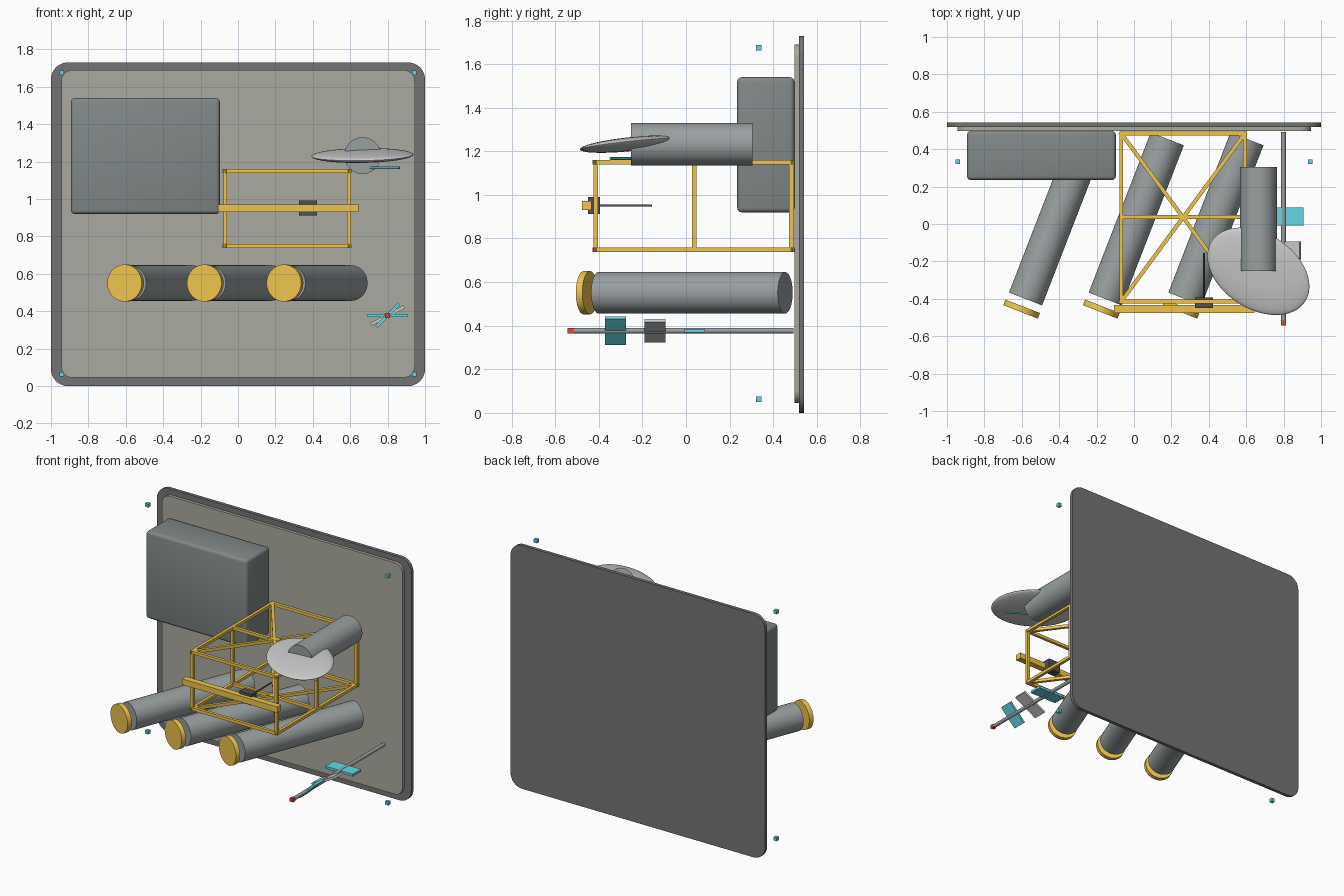
import bpy, bmesh
from math import radians, sin, cos, pi
from mathutils import Vector, Matrix

if "Cube" in bpy.data.objects:
    bpy.data.objects.remove(bpy.data.objects["Cube"])


def mat(name, rgb):
    m = bpy.data.materials.new(name)
    m.diffuse_color = (*rgb, 1)
    m.use_nodes = True
    m.node_tree.nodes["Principled BSDF"].inputs["Base Color"].default_value = m.diffuse_color
    return m


GOLD = mat("gold", (0.87, 0.56, 0.075))
CYAN = mat("cyan", (0.13, 0.68, 0.77))
RED = mat("red", (0.75, 0.06, 0.04))
DARK = mat("dark_grey", (0.17, 0.175, 0.17))
WARM = mat("warm_grey", (0.40, 0.40, 0.35))
SLATE = mat("slate", (0.22, 0.25, 0.245))
STEEL = mat("steel", (0.32, 0.35, 0.355))
PALE = mat("pale_grey", (0.63, 0.63, 0.63))
BLACK = mat("charcoal", (0.08, 0.08, 0.08))


def finish(name, bm, material=None, smooth=False):
    bmesh.ops.recalc_face_normals(bm, faces=bm.faces)
    me = bpy.data.meshes.new(name)
    bm.to_mesh(me)
    bm.free()
    ob = bpy.data.objects.new(name, me)
    bpy.context.collection.objects.link(ob)
    if material:
        me.materials.append(material)
    if smooth:
        bpy.ops.object.select_all(action='DESELECT')
        ob.select_set(True)
        bpy.context.view_layer.objects.active = ob
        bpy.ops.object.shade_smooth_by_angle(angle=radians(35))
    return ob


def box(name, center, size, material=None, bevel=0, tilt=0):
    bm = bmesh.new()
    bmesh.ops.create_cube(bm, size=1, matrix=Matrix.Translation(center)
                          @ Matrix.Rotation(tilt, 4, 'Y') @ Matrix.Diagonal((*size, 1)))
    if bevel:
        bmesh.ops.bevel(bm, geom=bm.edges[:], offset=bevel, segments=3, profile=0.5, affect='EDGES')
    return finish(name, bm, material, bool(bevel))


def tube(name, a, b, r, material=None, sides=48):
    a, b = Vector(a), Vector(b)
    bm = bmesh.new()
    m = Matrix.Translation((a + b) / 2) @ (b - a).to_track_quat('Z', 'Y').to_matrix().to_4x4()
    bmesh.ops.create_cone(bm, cap_ends=True, segments=sides, radius1=r, radius2=r,
                          depth=(b - a).length, matrix=m)
    return finish(name, bm, material, True)


def plate(name, hx, z0, z1, y0, y1, r, material):
    # upright rounded rectangle extruded along y
    bm = bmesh.new()
    corners = [(hx - r, z1 - r, 0), (r - hx, z1 - r, 1), (r - hx, z0 + r, 2), (hx - r, z0 + r, 3)]
    verts = []
    for cx, cz, q in corners:
        for i in range(9):
            t = (q + i / 8) * pi / 2
            verts.append(bm.verts.new((cx + r * cos(t), y0, cz + r * sin(t))))
    f = bm.faces.new(verts)
    ext = bmesh.ops.extrude_face_region(bm, geom=[f])
    bmesh.ops.translate(bm, vec=(0, y1 - y0, 0),
                        verts=[g for g in ext['geom'] if isinstance(g, bmesh.types.BMVert)])
    return finish(name, bm, material, True)


# Mounting panel and equipment box
plate("back_panel", 1.0, 0.0, 1.73, 0.518, 0.542, 0.09, DARK)
plate("front_panel", 0.945, 0.045, 1.69, 0.497, 0.52, 0.06, WARM)
box("equipment_box", (-0.495, 0.366, 1.23), (0.795, 0.262, 0.62), SLATE, bevel=0.02)

# Angled canisters with separate gold lids
d = Vector((-sin(radians(21.2)), -cos(radians(21.2)), 0))
for i in range(3):
    p = Vector((-0.248 + 0.426 * i, 0.455, 0.551))
    tube(f"canister_{i + 1}", p, p + d * 0.918, 0.095, STEEL)
    tube(f"canister_lid_{i + 1}", p + d * 0.960, p + d * 0.992, 0.099, GOLD)

# Truss frame: posts, rails, crossbars and diagonals
X, Y, Z = (-0.068, 0.593), (-0.414, 0.037, 0.484), (0.748, 1.15)
bars = []
for x in X:
    bars += [((x, y, Z[0]), (x, y, Z[1])) for y in Y]
    bars += [((x, Y[0], z), (x, Y[2], z)) for z in Z]
for z in Z:
    bars += [((X[0], y, z), (X[1], y, z)) for y in Y]
    bars += [((X[0], Y[0], z), (X[1], Y[2], z)), ((X[1], Y[0], z), (X[0], Y[2], z))]
bm = bmesh.new()
for a, b in bars:
    a, b = Vector(a), Vector(b)
    m = Matrix.Translation((a + b) / 2) @ (b - a).to_track_quat('Z', 'Y').to_matrix().to_4x4()
    bmesh.ops.create_cube(bm, size=1, matrix=m @ Matrix.Diagonal((0.021, 0.021, (b - a).length + 0.02, 1)))
finish("truss_frame", bm, GOLD)

# Front crossbar with clamp and probe
box("front_crossbar", (0.268, -0.455, 0.951), (0.75, 0.044, 0.042), GOLD)
box("probe_clamp", (0.374, -0.422, 0.952), (0.095, 0.056, 0.078), BLACK)
tube("probe_rod", (0.374, -0.40, 0.951), (0.374, -0.155, 0.951), 0.005, BLACK, sides=16)

# Large barrel with a tilted oval dish and a thin rod below its long axis
tube("barrel", (0.666, 0.305, 1.232), (0.666, -0.252, 1.232), 0.098, STEEL)
bm = bmesh.new()
tilt = Vector((-0.054, -0.125, 1)).normalized()
rot = Vector((0, 0, 1)).rotation_difference(tilt).to_matrix().to_4x4()
bmesh.ops.create_uvsphere(bm, u_segments=48, v_segments=24, radius=1,
                          matrix=Matrix.Translation((0.665, -0.253, 1.233)) @ rot
                          @ Matrix.Rotation(radians(-33), 4, 'Z')
                          @ Matrix.Diagonal((0.298, 0.203, 0.029, 1)))
finish("oval_dish", bm, PALE, True)
tube("dish_rod", (0.687, -0.235, 1.167), (0.864, -0.347, 1.167), 0.006, CYAN, sides=12)

# Mast with three twisted blades and a red tip
tube("mast", (0.8, 0.492, 0.377), (0.8, -0.525, 0.377), 0.013, STEEL, sides=24)
box("mast_tip", (0.8, -0.53, 0.377), (0.026, 0.026, 0.026), RED)
for i, (y, ang, w, m) in enumerate([(0.04, 0, 0.215, CYAN), (-0.142, 28, 0.2, PALE), (-0.323, 45, 0.17, CYAN)]):
    box(f"mast_blade_{i + 1}", (0.8, y, 0.377), (w, 0.095, 0.017), m, tilt=-radians(ang))

# Floating corner markers
for x in (-0.943, 0.943):
    for z in (0.063, 1.676):
        box("corner_marker", (x, 0.333, z), (0.025, 0.025, 0.025), CYAN)
